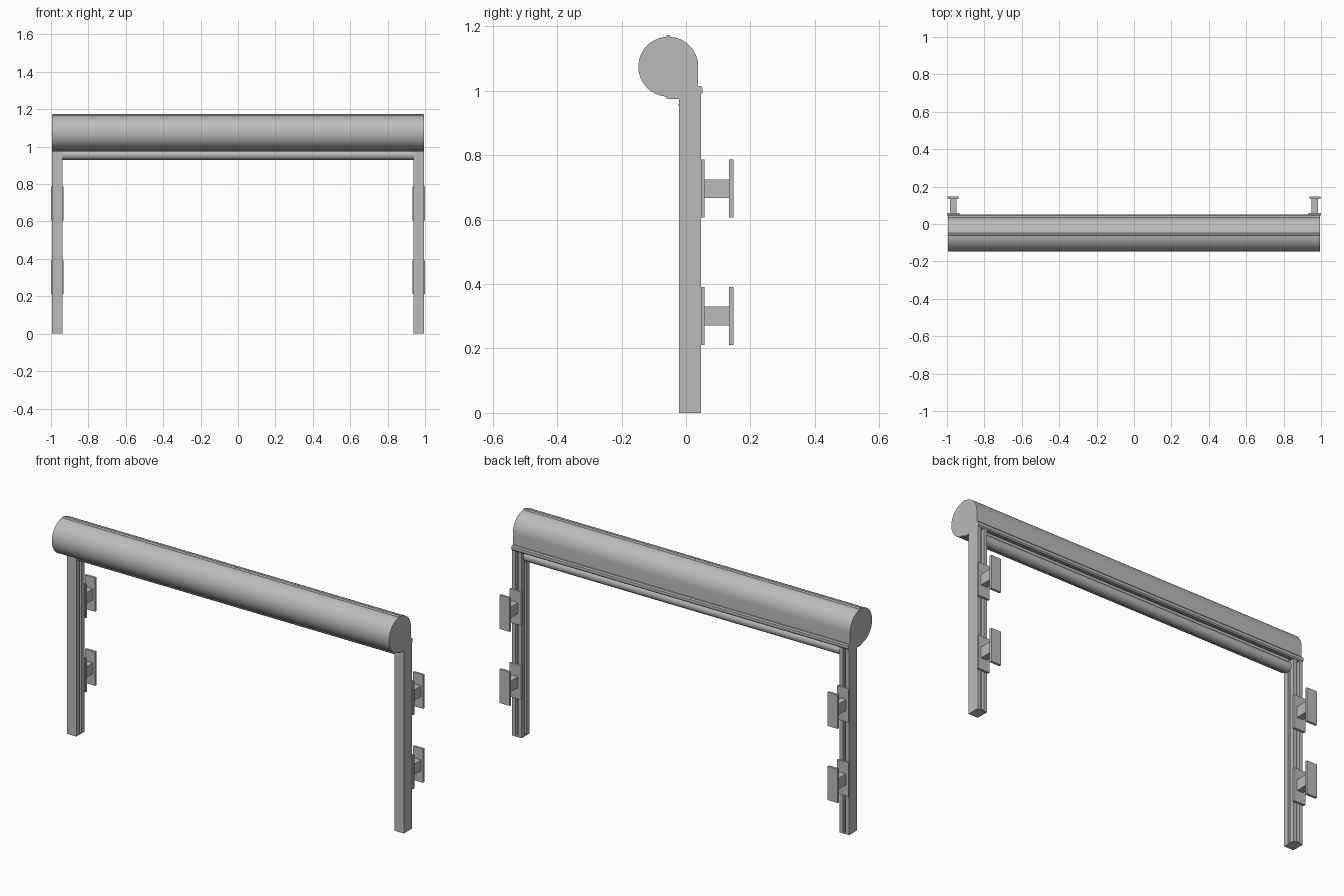
import bpy, bmesh, math
from mathutils import Vector

cube = bpy.data.objects.get("Cube")
if cube:
    bpy.data.objects.remove(cube, do_unlink=True)

metal = bpy.data.materials.new("grey_metal")
metal.use_nodes = True
grey = (0.5, 0.5, 0.5, 1)
metal.diffuse_color = grey
metal.node_tree.nodes["Principled BSDF"].inputs["Base Color"].default_value = grey


def prism(name, profile, axis, start, end):
    """Extrude a profile: (y, z) points along x, or (x, y) points along z."""
    bm = bmesh.new()
    if axis == "x":
        verts = [bm.verts.new((start, a, b)) for a, b in profile]
        offset = Vector((end - start, 0, 0))
    else:
        verts = [bm.verts.new((a, b, start)) for a, b in profile]
        offset = Vector((0, 0, end - start))
    face = bm.faces.new(verts)
    result = bmesh.ops.extrude_face_region(bm, geom=[face], use_keep_orig=True)
    moved = [v for v in result["geom"] if isinstance(v, bmesh.types.BMVert)]
    bmesh.ops.translate(bm, vec=offset, verts=moved)
    bmesh.ops.recalc_face_normals(bm, faces=bm.faces)
    mesh = bpy.data.meshes.new(name)
    bm.to_mesh(mesh)
    bm.free()
    mesh.materials.append(metal)
    obj = bpy.data.objects.new(name, mesh)
    bpy.context.collection.objects.link(obj)
    bpy.ops.object.select_all(action="DESELECT")
    obj.select_set(True)
    bpy.context.view_layer.objects.active = obj
    bpy.ops.object.shade_smooth_by_angle(angle=math.radians(30))
    return obj


def box(name, x0, x1, y0, y1, z0, z1):
    return prism(name, [(x0, y0), (x1, y0), (x1, y1), (x0, y1)], "z", z0, z1)


def arc(cy, cz, r, a0, a1, n):
    angles = [math.radians(a0 + (a1 - a0) * i / n) for i in range(n + 1)]
    return [(cy + r * math.cos(a), cz + r * math.sin(a)) for a in angles]


# Roller housing: round shell with a flat back and a slot in the underside
CY, CZ, R = -0.055, 1.075, 0.093
outline = [(0.038, 0.985)] + arc(CY, CZ, R, 0, 270, 36) + [(CY, 0.975), (-0.02, 0.975)]
slot = [(-0.02, 1.02), (0.03, 1.02), (0.03, 0.985)]
prism("roller_housing", outline + slot, "x", -0.988, 0.988)

# Hinge beads along the seams and the lip along the lower back edge
for name, z in (("top_seam_bead", 1.166), ("bottom_seam_bead", 0.983)):
    prism(name, arc(CY, z, 0.008, 0, 330, 11), "x", -0.992, 0.992)
lip = [(0.034, 0.988), (0.046, 0.988), (0.051, 0.994), (0.051, 1.009), (0.046, 1.015), (0.034, 1.015)]
prism("back_lip", lip, "x", -0.994, 0.994)

# Rounded bottom rail of the rolled screen, with the screen edge above it
prism("bottom_rail", arc(0.004, 0.957, 0.027, 0, 345, 23), "x", -0.94, 0.94)
prism("rail_fin", [(0.002, 0.97), (0.012, 0.97), (0.012, 1.02), (0.002, 1.02)], "x", -0.94, 0.94)

for side, label in ((1, "left"), (-1, "right")):
    # Housing end cap
    prism(f"{label}_end_cap", outline + [(-0.02, 0.985)], "x", side * 0.988, side * 0.994)

    # Guide post with a slot on its inner side and a channel in its back
    post = [(0.938, -0.022), (0.994, -0.022), (0.994, 0.046),
            (0.974, 0.046), (0.974, 0.03), (0.958, 0.03), (0.958, 0.046),
            (0.938, 0.046), (0.938, 0.02), (0.955, 0.02), (0.955, 0.004), (0.938, 0.004)]
    prism(f"{label}_post", [(side * x, y) for x, y in post], "z", 0.004, 0.988)
    box(f"{label}_post_foot", side * 0.938, side * 0.994, -0.022, 0.046, 0, 0.005)

    # Wall brackets: plate on the post, stub, and wall plate
    for level, z in (("lower", 0.301), ("upper", 0.696)):
        name = f"{label}_{level}"
        box(f"{name}_post_plate", side * 0.932, side * 1.0, 0.046, 0.058, z - 0.09, z + 0.09)
        box(f"{name}_stub", side * 0.949, side * 0.985, 0.058, 0.134, z - 0.029, z + 0.029)
        box(f"{name}_wall_plate", side * 0.937, side * 0.997, 0.134, 0.147, z - 0.09, z + 0.09)
